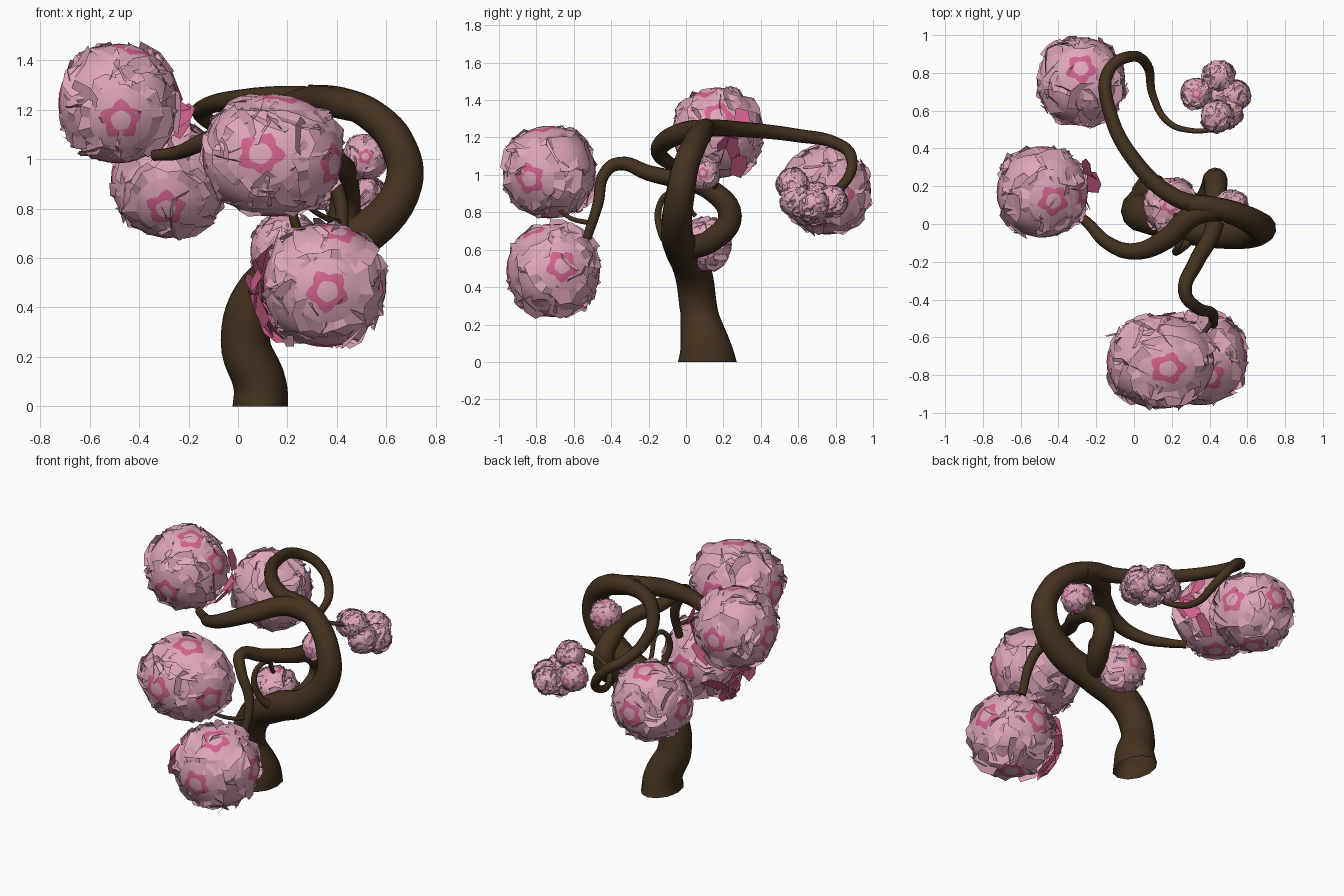
import bpy, bmesh, math, random
from mathutils import Vector, Matrix

if "Cube" in bpy.data.objects:
    bpy.data.objects.remove(bpy.data.objects["Cube"])

random.seed(11)


def material(name, rgb):
    m = bpy.data.materials.new(name)
    m.diffuse_color = (*rgb, 1)
    m.use_nodes = True
    m.node_tree.nodes["Principled BSDF"].inputs["Base Color"].default_value = m.diffuse_color
    return m


BARK = material("dark bark", (0.056, 0.031, 0.013))
PINK = material("pale pink", (0.74, 0.385, 0.49))
ROSE = material("deep rose", (0.66, 0.125, 0.28))


# Tapered tube through (x, y, z, radius) points
def branch(name, pts, res=4, caps=True):
    cu = bpy.data.curves.new(name, 'CURVE')
    cu.dimensions = '3D'
    cu.bevel_depth = 1.0
    cu.bevel_resolution = res
    cu.resolution_u = 6
    cu.use_fill_caps = caps
    sp = cu.splines.new('BEZIER')
    sp.bezier_points.add(len(pts) - 1)
    for bp, p in zip(sp.bezier_points, pts):
        bp.co = p[:3]
        bp.radius = p[3]
        bp.handle_left_type = bp.handle_right_type = 'AUTO'
    ob = bpy.data.objects.new(name, cu)
    bpy.context.collection.objects.link(ob)
    bpy.ops.object.select_all(action='DESELECT')
    ob.select_set(True)
    bpy.context.view_layer.objects.active = ob
    bpy.ops.object.convert(target='MESH')
    ob = bpy.context.view_layer.objects.active
    ob.data.materials.clear()
    ob.data.materials.append(BARK)
    for v in ob.data.vertices:
        v.co.z = max(v.co.z, 0)
    bpy.ops.object.shade_smooth_by_angle(angle=math.radians(50))
    return ob


def facing(d):
    return d.to_track_quat('Z', 'Y').to_matrix() @ Matrix.Rotation(random.uniform(0, 6.28), 3, 'Z')


# Domed blossom: lobed rose ring around its centre, ragged squarish rim
def dome(bm, d, lift=1.0, ring=True, spread=0.74):
    segs = 20
    d = Vector(d).normalized()
    q = facing(d)
    top = bm.verts.new(d * lift)
    rows = []
    for k, ang in enumerate((0.17, 0.32, 0.56, spread)):
        row = []
        for s in range(segs):
            t = 2 * math.pi * s / segs
            a, r = ang, lift
            if k < 2:
                a *= 1 + (0.05, 0.17)[k] * math.cos(5 * t)
            if k == 3:      # rim flares off the ball in facets
                a *= 1 - 0.08 * math.cos(4 * t) + random.uniform(-0.08, 0.1)
                r += random.choice((-0.04, 0.0, 0.05, 0.1))
            row.append(bm.verts.new(q @ Vector((math.sin(a) * math.cos(t),
                                                math.sin(a) * math.sin(t), math.cos(a))) * r))
        rows.append(row)
    for s in range(segs):
        n = (s + 1) % segs
        fs = [bm.faces.new((top, rows[0][s], rows[0][n]))]
        for k in range(3):
            fs.append(bm.faces.new((rows[k][s], rows[k + 1][s], rows[k + 1][n], rows[k][n])))
        for i, f in enumerate(fs):
            f.smooth = i < 3
            f.material_index = 1 if ring and i == 1 else 0


# Broad flat petal hinged on the ball, its outer edge standing off
def petal(bm, d, size, rose=False):
    q = facing(d)
    tilt = Matrix.Rotation(random.uniform(0.2, 0.75), 3, 'X')
    c = d * 0.98
    vs = [bm.verts.new(c + q @ (tilt @ Vector((x * size * random.uniform(0.7, 1.1),
                                               y * size * random.uniform(0.8, 1.1), 0))))
          for x, y in ((-0.9, -0.5), (0.9, -0.5), (1.0, 0.35), (0.2, 0.65), (-0.8, 0.45))]
    f = bm.faces.new(vs)
    f.material_index = 1 if rose else 0


def random_dir():
    return Vector([random.gauss(0, 1) for _ in range(3)]).normalized()


BACKS = [(-1, 0, 0), (0, 1, 0), (0, 0, -1)]
CORNERS = [(x, y, z) for x in (-1, 1) for y in (-1, 1) for z in (-1, 1)]


# faces: directions of the front, top and right blossoms of the ball
def blossom_ball(name, centre, radius, stretch=1.0, petals=55, rose_side=None, rings=True,
                 faces=((0, -1, 0), (0, 0, 1), (1, 0, 0))):
    bm = bmesh.new()
    bmesh.ops.create_icosphere(bm, subdivisions=3, radius=0.9)
    for f in bm.faces:
        f.smooth = True
    marks = [Vector(a).normalized() for a in list(faces) + BACKS]
    for a in marks:
        dome(bm, a, 1.0, ring=rings)
    for c in CORNERS:
        dome(bm, c, 0.98, ring=False, spread=0.62)
    for _ in range(petals):
        d = random_dir()
        if not rings or max(d.dot(m) for m in marks) < 0.86:      # keep the ringed blossoms clear
            petal(bm, d, random.uniform(0.26, 0.42))
    if rose_side:
        out, count = rose_side
        side = Vector(out).normalized()
        for _ in range(count):
            petal(bm, (side + random_dir() * 0.5).normalized() * 1.16, 0.34, True)
    bm.transform(Matrix.Translation(centre) @ Matrix.Diagonal((radius * stretch, radius, radius, 1)))
    me = bpy.data.meshes.new(name)
    bm.to_mesh(me)
    bm.free()
    me.materials.append(PINK)
    me.materials.append(ROSE)
    ob = bpy.data.objects.new(name, me)
    bpy.context.collection.objects.link(ob)


# Trunk: leans, swings right and curls back over the top
trunk = branch("trunk", [(0.09, 0.115, -0.02, 0.113), (0.09, 0.11, 0.08, 0.108), (0.03, 0.07, 0.27, 0.1),
                         (0.1, 0.04, 0.47, 0.1), (0.3, -0.02, 0.6, 0.092), (0.53, -0.05, 0.71, 0.085),
                         (0.67, -0.03, 0.9, 0.078), (0.65, 0.0, 1.05, 0.072), (0.55, 0.05, 1.17, 0.066),
                         (0.41, 0.09, 1.235, 0.058), (0.28, 0.11, 1.255, 0.048)], caps=False)
for v in trunk.data.vertices:      # flare the foot front to back
    v.co.y += (v.co.y - 0.115) * 0.4 * max(0, 1 - v.co.z / 0.25)
# Branch to the upper left blossom
branch("left_branch", [(0.48, 0.08, 1.21, 0.06), (0.32, 0.05, 1.235, 0.06), (0.17, -0.08, 1.2, 0.055),
                       (0.0, -0.145, 1.13, 0.045), (-0.14, -0.1, 1.07, 0.036), (-0.25, 0.01, 1.025, 0.028),
                       (-0.34, 0.08, 1.015, 0.022)])
# Long back branch that hooks round to the small cluster
branch("back_branch", [(0.42, 0.09, 1.235, 0.05), (0.22, 0.14, 1.25, 0.046), (0.0, 0.34, 1.24, 0.04),
                       (-0.13, 0.6, 1.21, 0.036), (-0.14, 0.8, 1.17, 0.033), (-0.03, 0.885, 1.09, 0.03),
                       (0.07, 0.84, 0.95, 0.026), (0.1, 0.68, 0.87, 0.021), (0.18, 0.54, 0.9, 0.017),
                       (0.3, 0.495, 0.95, 0.014), (0.44, 0.5, 0.97, 0.012)])
# Inner branch that arches out to the front blossoms
branch("front_branch", [(0.3, 0.0, 0.6, 0.06), (0.4, 0.15, 0.66, 0.064), (0.43, 0.235, 0.78, 0.064),
                        (0.43, 0.13, 0.92, 0.056), (0.42, -0.03, 0.97, 0.047), (0.33, -0.2, 1.01, 0.042),
                        (0.27, -0.36, 1.06, 0.036), (0.33, -0.44, 1.0, 0.032), (0.41, -0.47, 0.85, 0.029),
                        (0.42, -0.53, 0.66, 0.024)])
# Thin twigs
branch("inner_twig", [(0.3, -0.08, 0.62, 0.026), (0.25, -0.13, 0.69, 0.021), (0.22, -0.14, 0.84, 0.017),
                      (0.25, -0.08, 0.9, 0.015), (0.22, 0.05, 0.78, 0.013)], 2)
branch("small_bud_twig", [(0.43, 0.12, 0.9, 0.025), (0.48, 0.15, 0.95, 0.02), (0.51, 0.1, 1.0, 0.014)], 2)
branch("front_twig", [(0.42, -0.5, 0.74, 0.014), (0.34, -0.62, 0.77, 0.012), (0.24, -0.7, 0.84, 0.01)], 2)

# Large blossom balls
blossom_ball("upper_left_blossom", (-0.485, 0.17, 1.225), 0.242, rose_side=((1, 0.5, -0.2), 4),
             faces=((0.05, -0.95, -0.28), (0.25, -0.2, 0.95), (1, 0, 0.4)))
blossom_ball("back_blossom", (-0.28, 0.755, 0.915), 0.234,
             faces=((-0.05, -0.85, -0.5), (0, 0.3, 0.95), (0.9, 0.3, -0.1)))
blossom_ball("front_upper_blossom", (0.14, -0.73, 1.015), 0.248, stretch=1.15,
             faces=((-0.18, -1, 0.03), (0.15, -0.15, 1), (0.9, -0.45, -0.15)))
blossom_ball("front_lower_blossom", (0.35, -0.71, 0.49), 0.25, rose_side=((-1, 0.3, -0.15), 16),
             faces=((0.05, -1, -0.1), (0.2, -0.4, 0.9), (1, 0.2, 0.1)))
# Small blossoms among the branches
blossom_ball("inner_blossom", (0.195, 0.1, 0.63), 0.145, petals=40)
blossom_ball("small_bud", (0.515, 0.09, 1.01), 0.092, petals=40)
# Cluster of little balls on the back branch
for i, (x, y, z) in enumerate([(0.45, 0.78, 0.86), (0.33, 0.69, 0.88), (0.53, 0.68, 0.84),
                               (0.44, 0.57, 0.95), (0.49, 0.59, 0.86), (0.44, 0.68, 0.82)]):
    blossom_ball("cluster_blossom_%d" % i, (x, y, z), 0.084, petals=55, rings=i == 1)
